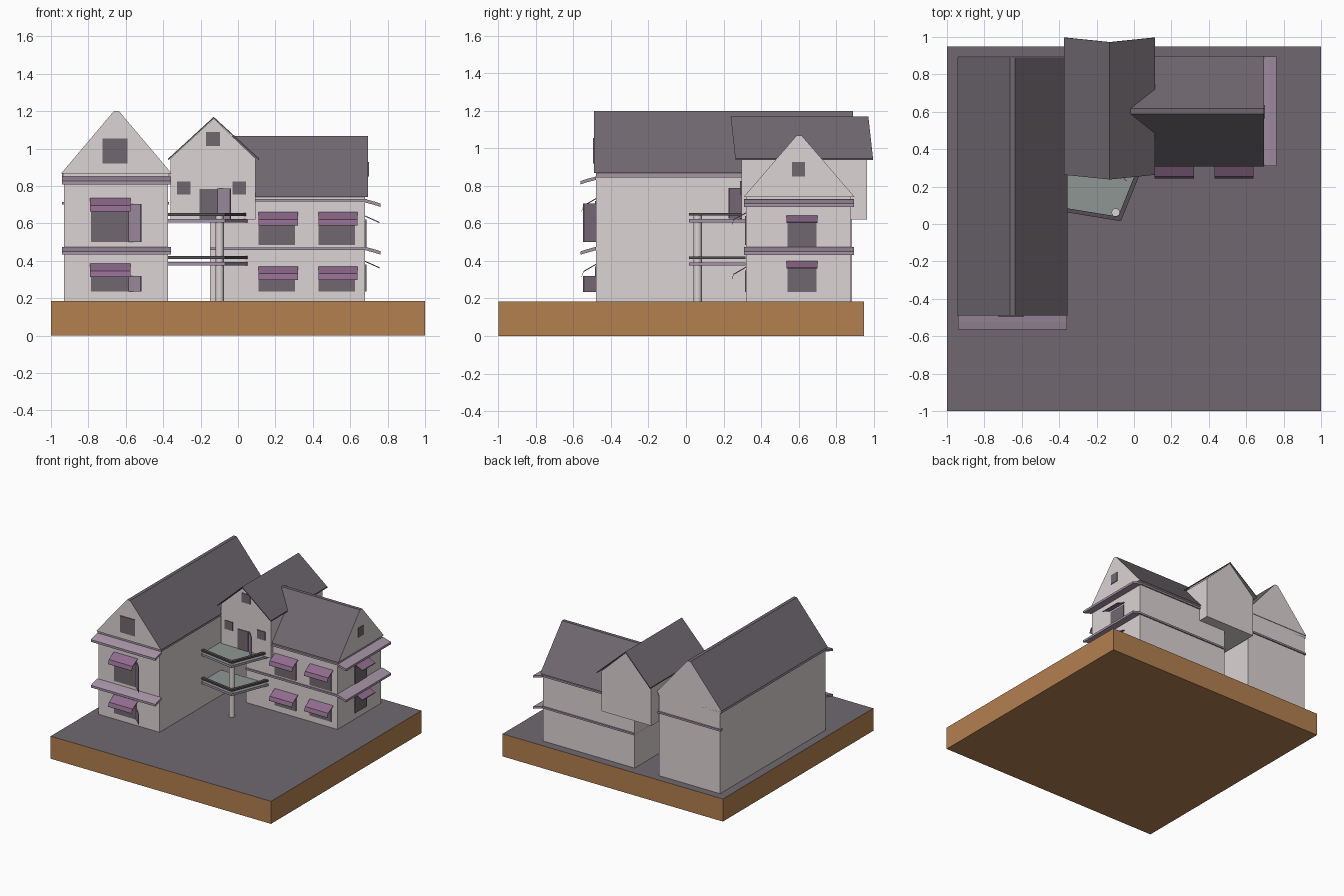
import bpy, bmesh, math

if "Cube" in bpy.data.objects:
    bpy.data.objects.remove(bpy.data.objects["Cube"], do_unlink=True)


def material(name, *srgb):
    col = [((c / 255 + 0.055) / 1.055) ** 2.4 for c in srgb] + [1.0]
    m = bpy.data.materials.new(name)
    m.use_nodes = True
    m.diffuse_color = col
    m.node_tree.nodes["Principled BSDF"].inputs["Base Color"].default_value = col
    return m


WALL = material("pale_wall", 220, 211, 211)
EARTH = material("brown_earth", 180, 128, 80)
SLATE = material("slate_grey", 112, 105, 112)
MAUVE = material("mauve_trim", 167, 148, 167)
PURPLE = material("purple_awning", 143, 107, 141)
FLOOR = material("grey_green_floor", 143, 150, 148)
RAIL = material("dark_rail", 84, 79, 84)


def prism(name, pts, axis, a, b, mats, rule=None, tweak=None):
    """Extrude a 2D profile along an axis from a to b."""
    place = {"x": lambda p, t: (t, p[0], p[1]),
             "y": lambda p, t: (p[0], t, p[1]),
             "z": lambda p, t: (p[0], p[1], t)}[axis]
    bm = bmesh.new()
    lo = [bm.verts.new(place(p, a)) for p in pts]
    hi = [bm.verts.new(place(p, b)) for p in pts]
    bm.faces.new(lo)
    bm.faces.new(hi[::-1])
    n = len(pts)
    for i in range(n):
        j = (i + 1) % n
        bm.faces.new((lo[i], hi[i], hi[j], lo[j]))
    for v in bm.verts:
        if tweak:
            tweak(v.co)
    bmesh.ops.recalc_face_normals(bm, faces=bm.faces)
    bm.normal_update()
    if rule:
        for f in bm.faces:
            f.material_index = rule(f.normal)
    me = bpy.data.meshes.new(name)
    bm.to_mesh(me)
    bm.free()
    for m in mats:
        me.materials.append(m)
    ob = bpy.data.objects.new(name, me)
    bpy.context.collection.objects.link(ob)
    return ob


def box(name, x0, x1, y0, y1, z0, z1, mat):
    return prism(name, [(x0, y0), (x1, y0), (x1, y1), (x0, y1)], "z", z0, z1, [mat])


def sheet(line, t):
    """Turn a polyline into a thin closed profile."""
    return line + [(u, z - t) for u, z in reversed(line)]


def gable(c, half, eave, top, flat):
    return [(c - half, eave), (c - flat, top), (c + flat, top), (c + half, eave)]


def upward(n):
    return 1 if n.z > 0.2 else 0


# Ground block
prism("ground_block", [(-1, -1), (1, -1), (1, 0.95), (-1, 0.95)], "z", 0, 0.185,
      [EARTH, SLATE], upward)

# West wing
box("west_wing_walls", -0.93, -0.375, -0.48, 0.885, 0.185, 0.87, WALL)
prism("west_wing_roof", gable(-0.65, 0.295, 0.868, 1.2, 0.014), "y", -0.49, 0.89,
      [WALL, SLATE], upward)
box("west_wing_eave_trim", -0.94, -0.365, -0.48, 0.885, 0.845, 0.868, MAUVE)
box("west_wing_back_band", -0.94, -0.37, 0.87, 0.895, 0.7, 0.715, MAUVE)

# East wing
box("east_wing_walls", -0.15, 0.68, 0.32, 0.88, 0.185, 0.745, WALL)
prism("east_wing_roof", gable(0.603, 0.295, 0.742, 1.068, 0.014), "x", -0.1, 0.695,
      [WALL, SLATE], upward)
for z in (0.457, 0.716):
    box("east_wing_band", -0.15, 0.69, 0.31, 0.89, z, z + 0.015, MAUVE)

# Raised middle house bridging the two wings
MID = -0.13
prism("middle_house_walls",
      [(-0.36, 0.62), (-0.36, 0.948), (MID, 1.16), (0.093, 0.948), (0.093, 0.62)],
      "y", 0.295, 0.965, [WALL])


def rake(co):
    co.y += 0.025 * (1.17 - co.z) / 0.225


prism("middle_house_roof", sheet([(-0.373, 0.947), (MID, 1.17), (0.113, 0.947)], 0.009),
      "y", 0.238, 0.972, [SLATE], tweak=rake)


# Sloped trims: front ones run along x, east ones along y
def front_slope(name, line, t, wall, a, b, mat):
    prism(name, sheet([(wall - u, z) for u, z in line], t), "x", a, b, [mat])


def east_slope(name, line, t, wall, a, b, mat):
    prism(name, sheet([(wall + u, z) for u, z in line], t), "y", a, b, [mat])


def canopy_line(z):
    return [(0, z), (0.045, z - 0.012), (0.083, z - 0.024)]


for z in (0.85, 0.475):
    front_slope("west_canopy", canopy_line(z), 0.018, -0.48, -0.942, -0.357, MAUVE)
for z in (0.73, 0.475):
    east_slope("east_canopy", canopy_line(z), 0.018, 0.68, 0.31, 0.895, MAUVE)


def front_window(x0, x1, z0, z1, wall):
    box("window", x0, x1, wall - 0.006, wall + 0.003, z0, z1, SLATE)


def front_awning(x0, x1, z, wall):
    front_slope("awning", [(0, z), (0.066, z - 0.038), (0.076, z - 0.066)],
                0.006, wall, x0, x1, PURPLE)


def open_shutter(x, wall, z0, z1):
    d, t = 0.068, 0.005
    prism("open_shutter", [(x, wall), (x + d, wall - d), (x + d + t, wall - d + t),
                           (x + t, wall + t)], "z", z0, z1, [MAUVE])


# West wing front openings
for z0, z1, shutter_top in ((0.5, 0.72, 0.705), (0.235, 0.37, 0.32)):
    front_window(-0.785, -0.585, z0, z1, -0.48)
    front_awning(-0.79, -0.575, z1 + 0.015, -0.48)
    open_shutter(-0.59, -0.48, z0, shutter_top)
front_window(-0.725, -0.59, 0.92, 1.055, -0.49)

# Middle house openings
front_window(-0.17, -0.095, 1.015, 1.09, 0.295)
for x in (-0.325, -0.03):
    front_window(x, x + 0.072, 0.755, 0.825, 0.295)
front_window(-0.205, -0.11, 0.62, 0.785, 0.295)
open_shutter(-0.11, 0.295, 0.625, 0.788)

# East wing front and side openings
for z0, z1 in ((0.485, 0.64), (0.235, 0.35)):
    for x in (0.11, 0.43):
        front_window(x, x + 0.195, z0, z1, 0.32)
        front_awning(x, x + 0.21, z1 + 0.02, 0.32)
for z0, top in ((0.475, 0.642), (0.235, 0.4)):
    box("side_window", 0.677, 0.686, 0.54, 0.695, z0, top - 0.02, SLATE)
    east_slope("side_awning", [(0, top), (0.045, top - 0.02), (0.076, top - 0.034)],
               0.006, 0.68, 0.535, 0.7, PURPLE)
box("side_gable_window", 0.692, 0.7, 0.565, 0.635, 0.85, 0.928, SLATE)

# Two-level balcony on a round post
DECK = [(-0.375, 0.318), (-0.375, 0.065), (-0.07, 0.015), (0.052, 0.318)]
RIM = [DECK[1], DECK[2], DECK[3], (0.026, 0.318), (-0.085, 0.04), (-0.375, 0.087)]
for z in (0.605, 0.375):
    prism("balcony_deck", DECK, "z", z, z + 0.018, [MAUVE, FLOOR], upward)
    prism("balcony_rail", RIM, "z", z + 0.036, z + 0.05, [RAIL])
bpy.ops.mesh.primitive_cylinder_add(vertices=16, radius=0.022, depth=0.46,
                                    location=(-0.098, 0.062, 0.415))
post = bpy.context.object
post.name = "balcony_post"
post.data.materials.append(WALL)
bpy.ops.object.shade_smooth_by_angle(angle=math.radians(40))
